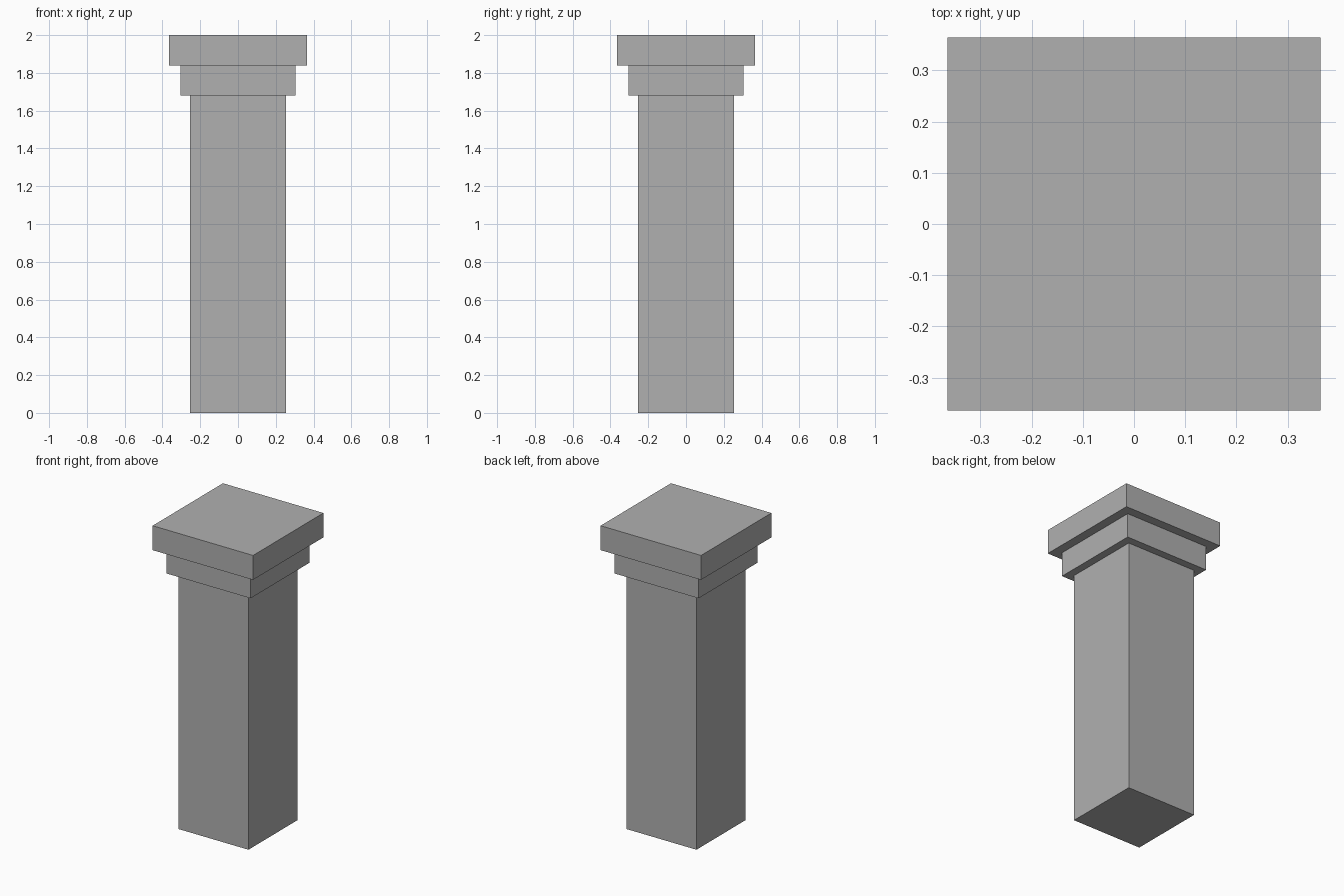
import bpy

if "Cube" in bpy.data.objects:
    bpy.data.objects.remove(bpy.data.objects["Cube"])

# Dark grey stone shared by all parts
stone = bpy.data.materials.new("dark_stone")
stone.diffuse_color = (0.434, 0.434, 0.434, 1)
stone.use_nodes = True
stone.node_tree.nodes["Principled BSDF"].inputs["Base Color"].default_value = stone.diffuse_color


def block(name, width, z0, z1):
    """Square block centred on the z axis, from z0 to z1."""
    bpy.ops.mesh.primitive_cube_add(size=1, location=(0, 0, (z0 + z1) / 2))
    obj = bpy.context.object
    obj.name = name
    obj.scale = (width, width, z1 - z0)
    bpy.ops.object.transform_apply(location=False, rotation=False, scale=True)
    obj.data.materials.append(stone)
    return obj


# Plain shaft, then two stepped slabs forming the capital
block("shaft", 0.506, 0.0, 1.68)
block("lower_capital", 0.608, 1.68, 1.84)
block("upper_capital", 0.728, 1.84, 2.0)
